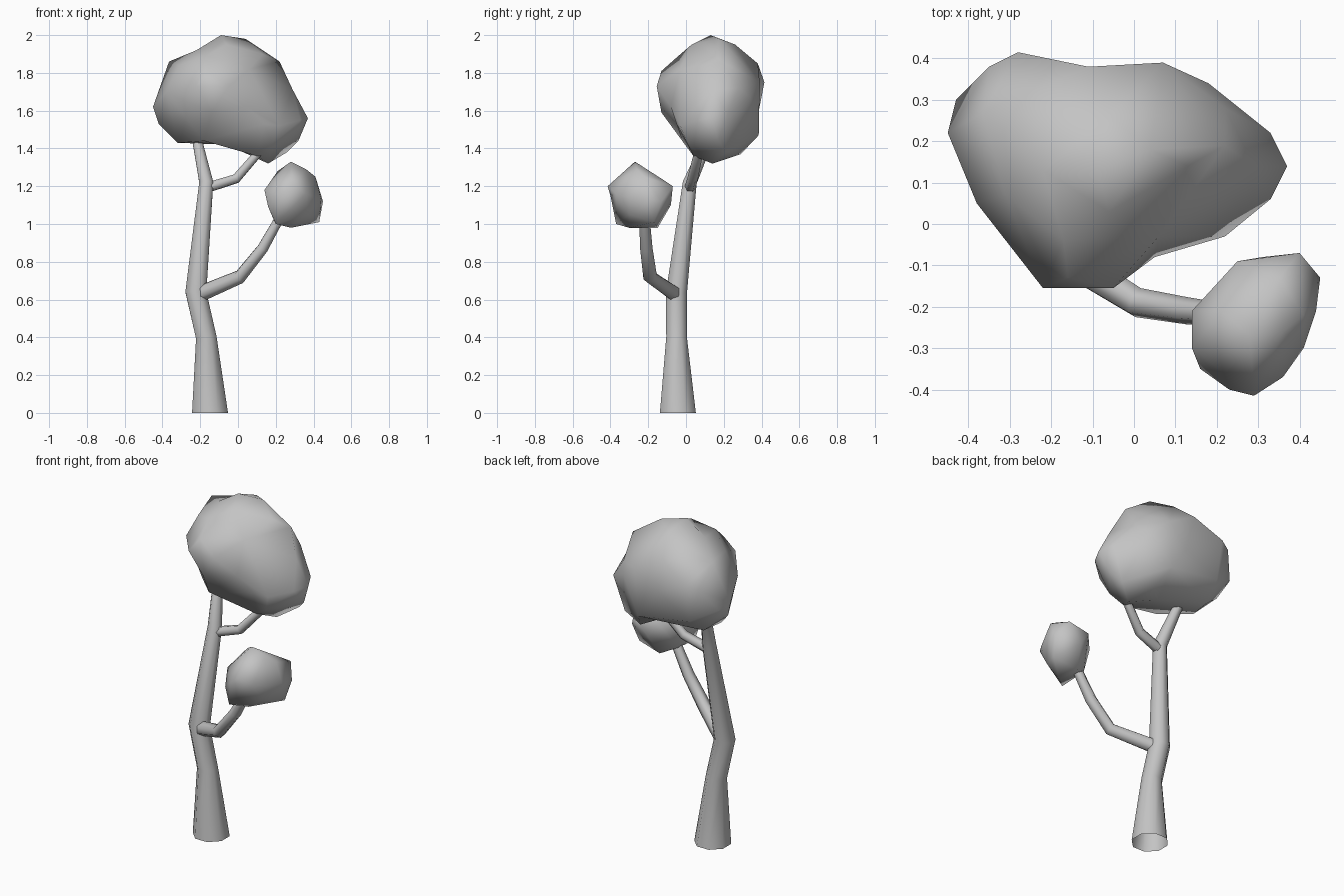
import bpy
import bmesh
import math
from mathutils import Vector

default_cube = bpy.data.objects.get("Cube")
if default_cube:
    bpy.data.objects.remove(default_cube, do_unlink=True)

# One plain grey for the whole tree
grey = bpy.data.materials.new("plain grey")
grey.use_nodes = True
grey.diffuse_color = (0.55, 0.55, 0.55, 1)
shader = next(n for n in grey.node_tree.nodes if n.type == "BSDF_PRINCIPLED")
shader.inputs["Base Color"].default_value = grey.diffuse_color


def finish(name, bm):
    """Turn a bmesh into a smooth-shaded object."""
    bmesh.ops.recalc_face_normals(bm, faces=bm.faces[:])
    mesh = bpy.data.meshes.new(name)
    bm.to_mesh(mesh)
    bm.free()
    mesh.materials.append(grey)
    obj = bpy.data.objects.new(name, mesh)
    bpy.context.collection.objects.link(obj)
    bpy.ops.object.select_all(action="DESELECT")
    obj.select_set(True)
    bpy.context.view_layer.objects.active = obj
    bpy.ops.object.shade_smooth_by_angle(angle=math.radians(100))
    return obj


def limb(name, path, sides):
    """Open tapering tube through (x, y, z, radius) stations."""
    bm = bmesh.new()
    centres = [Vector(station[:3]) for station in path]
    last = len(path) - 1
    rings = []
    for i, centre in enumerate(centres):
        before = centres[max(i - 1, 0)]
        after = centres[min(i + 1, last)]
        tangent = (after - before).normalized()
        up = Vector((0, 0, 1))
        if centre.z == 0:
            tangent = up  # the foot is cut level with the ground
        turn = up.rotation_difference(tangent)
        ring = []
        for k in range(sides):
            angle = math.tau * (k + 0.5) / sides
            spoke = Vector((math.cos(angle), math.sin(angle), 0))
            ring.append(bm.verts.new(centre + turn @ spoke * path[i][3]))
        rings.append(ring)
    for low, high in zip(rings, rings[1:]):
        for k in range(sides):
            n = (k + 1) % sides
            bm.faces.new((low[k], low[n], high[n], high[k]))
    return finish(name, bm)


def crown(name, centre, corners):
    """Lumpy closed blob: corners are joined up as seen from the centre."""
    bm = bmesh.new()
    centre = Vector(centre)
    place = bm.verts.layers.float_vector.new("place")
    for corner in corners:
        direction = (Vector(corner) - centre).normalized()
        bm.verts.new(direction)[place] = Vector(corner)
    bmesh.ops.convex_hull(bm, input=bm.verts[:])
    for vert in bm.verts:
        vert.co = vert[place]
    bm.verts.layers.float_vector.remove(place)
    return finish(name, bm)


# Trunk and branches
limb("trunk", [
    (-0.148, -0.043, 0, 0.103),
    (-0.168, -0.05, 0.4, 0.059),
    (-0.223, -0.05, 0.64, 0.06),
    (-0.168, 0.02, 1.22, 0.04),
    (-0.222, 0.13, 1.47, 0.026),
], 8)
limb("upper_branch", [
    (-0.17, 0.02, 1.19, 0.03),
    (-0.01, 0.035, 1.24, 0.028),
    (0.12, 0.07, 1.39, 0.024),
], 6)
limb("lower_branch", [
    (-0.225, -0.045, 0.62, 0.044),
    (0.01, -0.19, 0.72, 0.038),
    (0.13, -0.21, 0.87, 0.033),
    (0.22, -0.22, 1.03, 0.028),
], 6)

# Large crown: top, front, left, back, right, underside
crown("large_crown", (-0.05, 0.14, 1.65), [
    (-0.09, 0.13, 2.0), (0.04, 0.18, 1.98), (-0.22, 0.13, 1.92),
    (-0.06, 0.03, 1.95), (0.13, 0.14, 1.9), (-0.06, 0.26, 1.95),
    (-0.17, -0.04, 1.89), (-0.16, -0.13, 1.81), (-0.31, 0.07, 1.84),
    (-0.05, -0.155, 1.73), (-0.22, -0.155, 1.73), (-0.14, -0.13, 1.59),
    (0.05, -0.08, 1.62), (-0.18, -0.02, 1.44), (0.06, -0.03, 1.82),
    (-0.45, 0.22, 1.62), (-0.38, 0.05, 1.7), (-0.42, 0.2, 1.53),
    (-0.32, 0.12, 1.43), (-0.43, 0.3, 1.6),
    (-0.365, 0.27, 1.86), (-0.35, 0.38, 1.73), (-0.28, 0.415, 1.75),
    (-0.11, 0.38, 1.85), (-0.28, 0.37, 1.52), (-0.07, 0.36, 1.64),
    (0.05, 0.385, 1.47), (0.07, 0.39, 1.75), (0.18, 0.34, 1.67),
    (0.22, 0.19, 1.86), (0.22, 0.28, 1.72),
    (0.37, 0.14, 1.56), (0.33, 0.22, 1.58), (0.33, 0.06, 1.55),
    (0.32, 0.17, 1.44), (0.22, -0.03, 1.52), (0.29, 0.14, 1.71),
    (0.14, -0.05, 1.53), (0.18, 0.01, 1.42), (0.26, 0.21, 1.38),
    (0.16, 0.14, 1.32), (0.1, 0.04, 1.36), (0.1, 0.29, 1.37),
    (-0.06, 0.13, 1.42), (-0.3, 0.26, 1.43),
])

# Small crown
crown("small_crown", (0.29, -0.23, 1.14), [
    (0.28, -0.27, 1.33), (0.36, -0.26, 1.29), (0.21, -0.21, 1.28),
    (0.41, -0.22, 1.25), (0.14, -0.21, 1.18), (0.14, -0.3, 1.18),
    (0.16, -0.35, 1.09), (0.23, -0.4, 1.15), (0.29, -0.415, 1.2),
    (0.36, -0.37, 1.16), (0.45, -0.13, 1.12), (0.43, -0.17, 1.01),
    (0.44, -0.21, 1.13), (0.41, -0.3, 1.14), (0.35, -0.13, 1.24),
    (0.4, -0.07, 1.2), (0.25, -0.09, 1.19), (0.31, -0.08, 1.1),
    (0.28, -0.15, 0.98), (0.28, -0.3, 0.98), (0.19, -0.2, 1.02),
    (0.2, -0.37, 1.0), (0.37, -0.3, 1.05),
])
